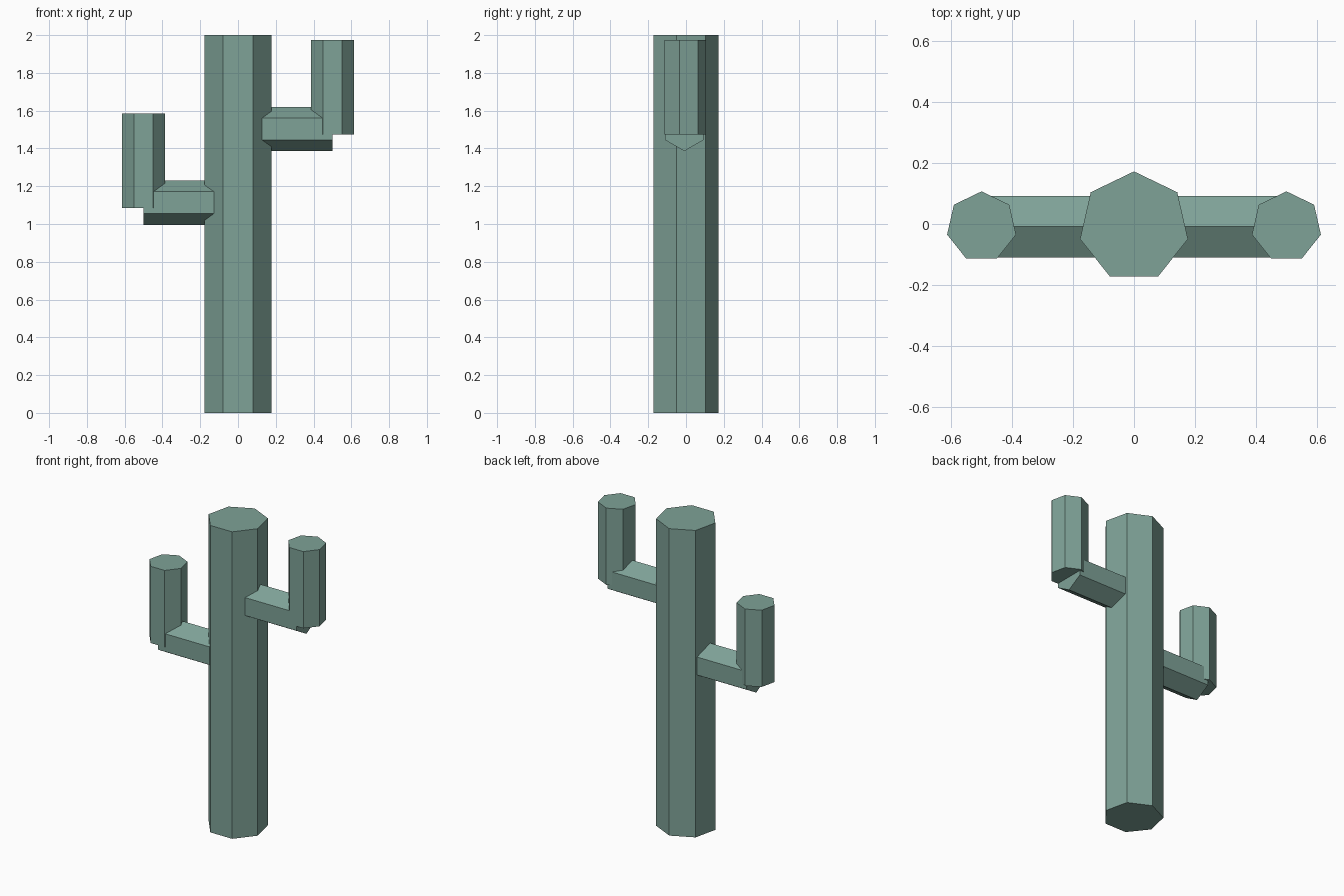
import bpy, bmesh
from math import sin, cos, tau
from mathutils import Vector

if "Cube" in bpy.data.objects:
    bpy.data.objects.remove(bpy.data.objects["Cube"])

CY = -0.009  # shared y centre of all the prisms

mat = bpy.data.materials.new("cactus_green")
mat.diffuse_color = (0.21, 0.36, 0.31, 1)
mat.use_nodes = True
mat.node_tree.nodes["Principled BSDF"].inputs["Base Color"].default_value = mat.diffuse_color


def prism(name, sides, radius, start, end, up):
    """Flat-sided prism from start to end, with one corner pointing along up."""
    start, end, up = Vector(start), Vector(end), Vector(up)
    side = up.cross(end - start).normalized()
    bm = bmesh.new()
    angles = [tau * i / sides for i in range(sides)]
    ring = [bm.verts.new(start + radius * (cos(a) * up + sin(a) * side)) for a in angles]
    base = bm.faces.new(ring)
    top = bmesh.ops.extrude_face_region(bm, geom=[base], use_keep_orig=True)["geom"]
    moved = [g for g in top if isinstance(g, bmesh.types.BMVert)]
    bmesh.ops.translate(bm, verts=moved, vec=end - start)
    bmesh.ops.recalc_face_normals(bm, faces=bm.faces)
    mesh = bpy.data.meshes.new(name)
    bm.to_mesh(mesh)
    bm.free()
    mesh.materials.append(mat)
    obj = bpy.data.objects.new(name, mesh)
    bpy.context.collection.objects.link(obj)
    return obj


# Seven-sided trunk
prism("trunk", 7, 0.1815, (0, CY, 0), (0, CY, 2), (0, 1, 0))

# Each arm: six-sided branch out of the trunk, then a seven-sided upright
for label, s, z in (("right", 1, 1.503), ("left", -1, 1.113)):
    prism(label + "_branch", 6, 0.117, (0, CY, z), (0.5 * s, CY, z), (0, 0, 1))
    prism(label + "_upright", 7, 0.116, (0.5 * s, CY, z - 0.028),
          (0.5 * s, CY, z + 0.472), (0, 1, 0))
